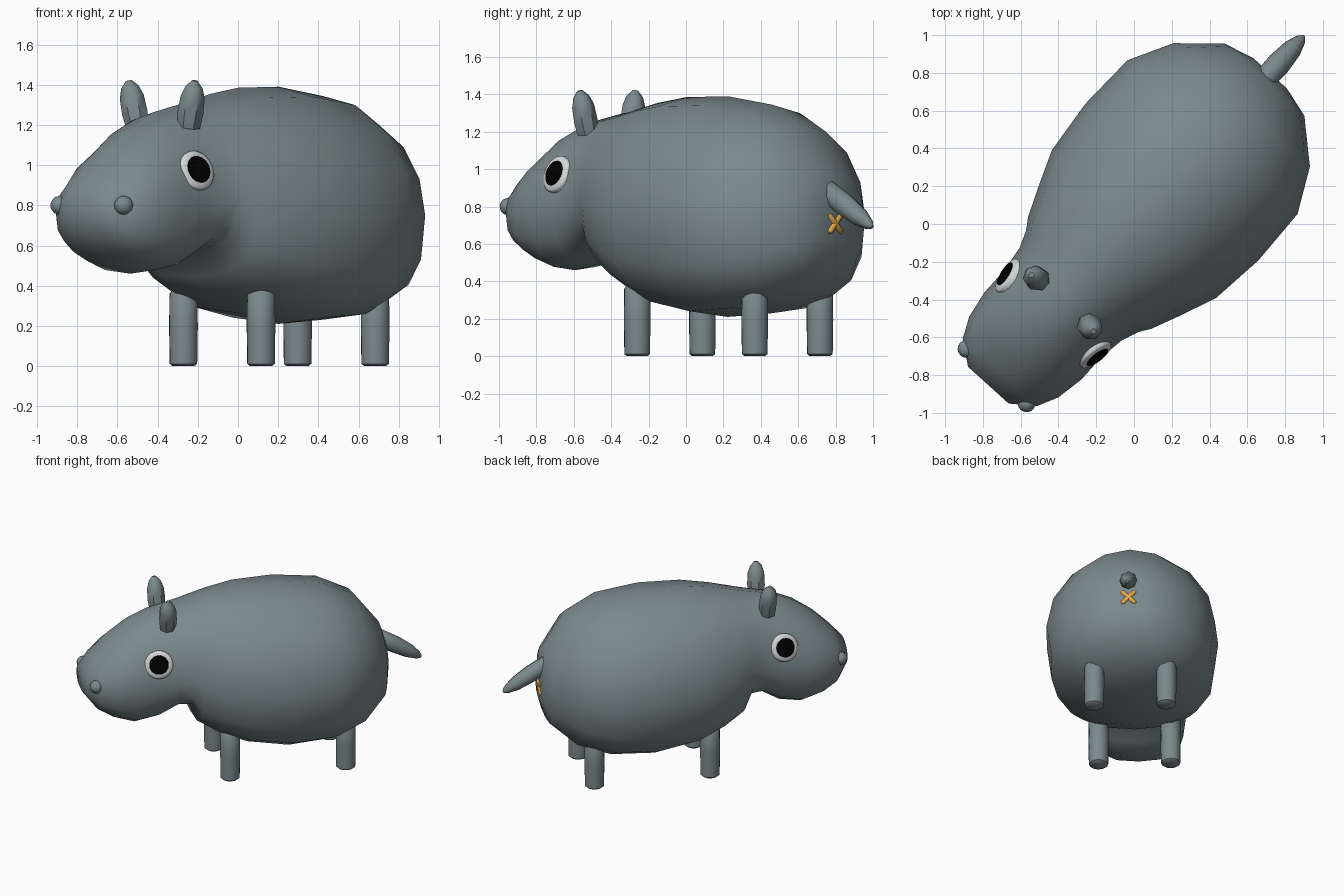
import bpy
import bmesh
from math import cos, sin, pi, radians, copysign
from mathutils import Vector, Matrix

cube = bpy.data.objects.get("Cube")
if cube:
    bpy.data.objects.remove(cube, do_unlink=True)

# The animal is modelled facing -y, then every part is turned by this heading
HEADING = Matrix.Rotation(radians(-42.1), 4, "Z")


def make_material(name, color):
    mat = bpy.data.materials.new(name)
    mat.use_nodes = True
    mat.diffuse_color = (*color, 1)
    mat.node_tree.nodes["Principled BSDF"].inputs["Base Color"].default_value = (*color, 1)
    return mat


SKIN = make_material("grey skin", (0.2, 0.255, 0.265))
WHITE = make_material("eye white", (0.67, 0.7, 0.71))
BLACK = make_material("pupil black", (0, 0, 0))
ORANGE = make_material("orange mark", (0.78, 0.4, 0.07))


def loft(name, rings, mat, angle=50):
    """Skin a list of equal point rings and cap both ends."""
    bm = bmesh.new()
    loops = [[bm.verts.new(p) for p in ring] for ring in rings]
    count = len(loops[0])
    for a, b in zip(loops, loops[1:]):
        for i in range(count):
            j = (i + 1) % count
            bm.faces.new((a[i], a[j], b[j], b[i]))
    bm.faces.new(loops[0])
    bm.faces.new(loops[-1])
    bmesh.ops.recalc_face_normals(bm, faces=bm.faces)
    mesh = bpy.data.meshes.new(name)
    bm.to_mesh(mesh)
    bm.free()
    mesh.materials.append(mat)
    obj = bpy.data.objects.new(name, mesh)
    bpy.context.collection.objects.link(obj)
    obj.matrix_world = HEADING
    bpy.ops.object.select_all(action="DESELECT")
    obj.select_set(True)
    bpy.context.view_layer.objects.active = obj
    bpy.ops.object.shade_smooth_by_angle(angle=radians(angle))
    return obj


def spindle(name, start, end, profile, mat, sides=12):
    """Round part from start to end; profile holds (fraction, radius)."""
    start, end = Vector(start), Vector(end)
    turn = (end - start).to_track_quat("Z", "Y")
    rings = []
    for f, r in profile:
        center = start.lerp(end, f)
        rings.append([center + turn @ Vector((r * cos(2 * pi * i / sides),
                                              r * sin(2 * pi * i / sides), 0))
                      for i in range(sides)])
    return loft(name, rings, mat)


def power(v, n):
    return copysign(abs(v) ** (2 / n), v)


# Body and head: y, half width, bottom, widest height, top
SECTIONS = [
    (-1.15, .145, .69, .78, .865),
    (-1.06, .265, .575, .77, .965),
    (-.95, .318, .51, .77, 1.075),
    (-.8, .345, .46, .78, 1.185),
    (-.64, .345, .49, .79, 1.26),
    (-.5, .365, .58, .82, 1.29),
    (-.41, .40, .58, .84, 1.305),
    (-.35, .44, .44, .80, 1.32),
    (-.2, .505, .345, .77, 1.355),
    (0, .585, .265, .75, 1.385),
    (.3, .618, .21, .75, 1.39),
    (.62, .607, .23, .75, 1.345),
    (.85, .487, .305, .75, 1.235),
    (1.03, .285, .455, .74, 1.0),
    (1.075, .12, .60, .72, .85),
]
SIDES = 16
rings = []
for y, width, bottom, mid, top in SECTIONS:
    ring = []
    for i in range(SIDES):
        a = 2 * pi * i / SIDES
        # The back is round, the belly is squarer
        height, n = (top - mid, 1.95) if sin(a) > 0 else (mid - bottom, 2.7)
        ring.append((width * power(cos(a), n), y, mid + height * power(sin(a), n)))
    rings.append(ring)
loft("body", rings, SKIN, 70)

LEG = [(0, .055), (.03, .07), (.5, .073), (.92, .071), (.97, .058), (1, .035)]
EAR = [(0, .058), (.3, .066), (.65, .062), (.86, .045), (1, .015)]
BALL = [((1 - cos(pi * k / 8)) / 2, .047 * sin(pi * k / 8) + .001) for k in range(9)]

for side, label in ((1, "left"), (-1, "right")):
    # Legs
    for y, place in ((-.117, "front"), (.73, "back")):
        spindle(f"{place}_leg_{label}", (side * .26, y, 0), (side * .26, y, .39), LEG, SKIN)

    # Ears lean outwards
    spindle(f"ear_{label}", (side * .17, -.555, 1.19), (side * .222, -.565, 1.42), EAR, SKIN, 7)

    # Nostrils
    nose = Vector((side * .214, -1.085, .8))
    tip = Vector((0, -.047, 0))
    spindle(f"nostril_{label}", nose - tip, nose + tip, BALL, SKIN)

    # Eyes: shallow white dome with a thin pupil plate on top
    eye = Vector((side * .307, -.65, .972))
    out = Vector((side * .93, -.17, .3)).normalized()
    spindle(f"eye_{label}", eye - out * .05, eye + out * .024,
            [(0, .1), (.8, .102), (.92, .094), (1, .07)], WHITE, 24)
    spindle(f"pupil_{label}", eye + out * .023, eye + out * .029,
            [(0, .07), (.6, .068), (1, .05)], BLACK, 24)

    # Crossed mark under the tail
    spindle(f"mark_bar_{label}", (-side * .05, 1.073, .66), (side * .05, 1.07, .76),
            [(0, .01), (.1, .018), (.9, .018), (1, .01)], ORANGE, 8)

# Tail
spindle("tail", (0, .985, .905), (0, 1.34, .69),
        [(0, .045), (.06, .06), (.45, .064), (.75, .052), (.93, .03), (1, .01)], SKIN, 8)
